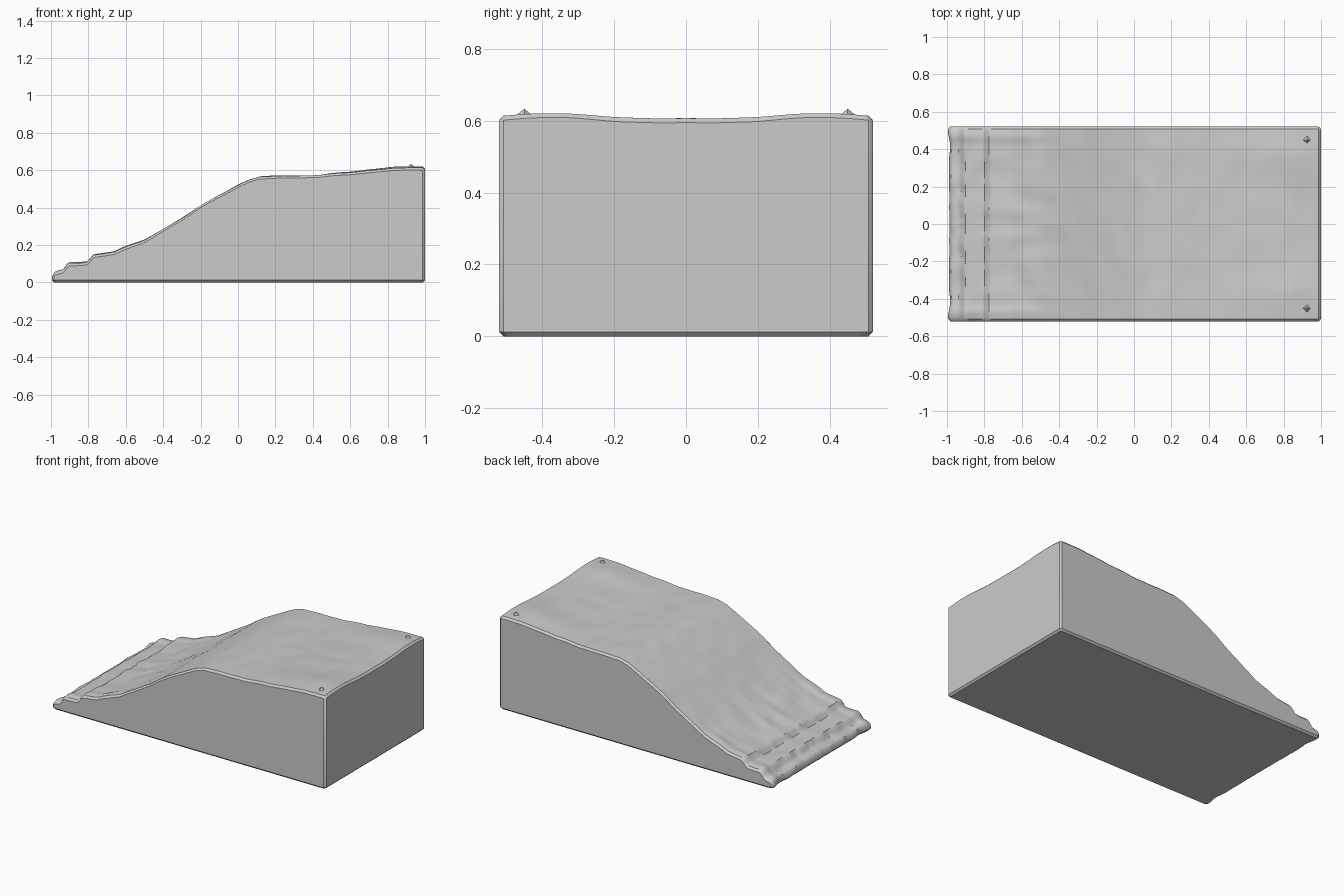
import bpy
import bmesh
import math
from mathutils import Vector, noise

cube = bpy.data.objects.get("Cube")
if cube:
    bpy.data.objects.remove(cube, do_unlink=True)

HALF_X, HALF_Y, CHAMFER = 1.0, 0.52, 0.012

# Side profile: terraced toe, long slope, gently rising plateau
PROFILE = [(-1, .035), (-.98, .052), (-.93, .062), (-.905, .1), (-.8, .108),
           (-.77, .143), (-.66, .16), (-.6, .186), (-.5, .228), (-.4, .282),
           (-.3, .345), (-.2, .41), (-.1, .467), (0, .52), (.06, .548),
           (.12, .566), (.2, .57), (.4, .571), (.6, .587), (.85, .606), (1, .607)]


def profile_height(x):
    for (x0, z0), (x1, z1) in zip(PROFILE, PROFILE[1:]):
        if x <= x1:
            return z0 + (z1 - z0) * max(0, x - x0) / (x1 - x0)
    return PROFILE[-1][1]


def ground_height(x, y):
    side = abs(y)
    low = min(1, max(0, (-.35 - x) / .25))
    high = min(1, max(0, (x - .4) / .5))
    # Terrace edges wander a little across the width
    wobble = low * .014 * noise.noise(Vector((x * 2, side * 14, 3)))
    z = profile_height(x + wobble)
    z += high * .015 * math.exp(-((side - .38) / .14) ** 2)
    z += low * .008 * math.exp(-((side - .47) / .03) ** 2)
    z += (.004 + .004 * low) * noise.noise(Vector((x * 9, side * 6, 0)))
    return z


def finish(name, bm, material):
    bmesh.ops.recalc_face_normals(bm, faces=bm.faces)
    mesh = bpy.data.meshes.new(name)
    bm.to_mesh(mesh)
    bm.free()
    mesh.materials.append(material)
    obj = bpy.data.objects.new(name, mesh)
    bpy.context.collection.objects.link(obj)
    return obj


grey = bpy.data.materials.new("plain grey")
grey.use_nodes = True
grey.diffuse_color = (.6, .6, .6, 1)
grey.node_tree.nodes["Principled BSDF"].inputs["Base Color"].default_value = (.6, .6, .6, 1)

# Sculpted top surface
bm = bmesh.new()
bmesh.ops.create_grid(bm, x_segments=160, y_segments=84, size=1)
for v in bm.verts:
    x, y = v.co.x * HALF_X, v.co.y * HALF_Y
    z = ground_height(x, y)
    if v.is_boundary:
        z -= CHAMFER
    # Ragged toe outline
    if x < -.96:
        x += .012 * (-.96 - x) / .04 * (1 + noise.noise(Vector((abs(y) * 11, 7, 0))))
    # Clipped vertical corners
    if len(v.link_edges) == 2:
        x -= math.copysign(CHAMFER / 2, x)
        y -= math.copysign(CHAMFER / 2, y)
    v.co = (x, y, z)


# Straight walls, chamfered foot and flat base
def extrude_rim(z, inset):
    rim = [e for e in bm.edges if e.is_boundary]
    new = bmesh.ops.extrude_edge_only(bm, edges=rim)["geom"]
    for v in (g for g in new if isinstance(g, bmesh.types.BMVert)):
        v.co.x *= 1 - inset / HALF_X
        v.co.y *= 1 - inset / HALF_Y
        v.co.z = z


extrude_rim(CHAMFER, 0)
extrude_rim(0, CHAMFER)
bmesh.ops.contextual_create(bm, geom=[e for e in bm.edges if e.is_boundary])
ramp = finish("ramp", bm, grey)
bpy.ops.object.select_all(action="DESELECT")
ramp.select_set(True)
bpy.context.view_layer.objects.active = ramp
bpy.ops.object.shade_smooth_by_angle(angle=math.radians(35))

# Small four-sided studs on the plateau corners
for side, name in ((-1, "front_stud"), (1, "back_stud")):
    bm = bmesh.new()
    bmesh.ops.create_cone(bm, cap_ends=True, segments=4, radius1=.03, radius2=0, depth=.024)
    y = side * .45
    bmesh.ops.translate(bm, verts=bm.verts, vec=(.925, y, ground_height(.925, y) + .004))
    finish(name, bm, grey)
